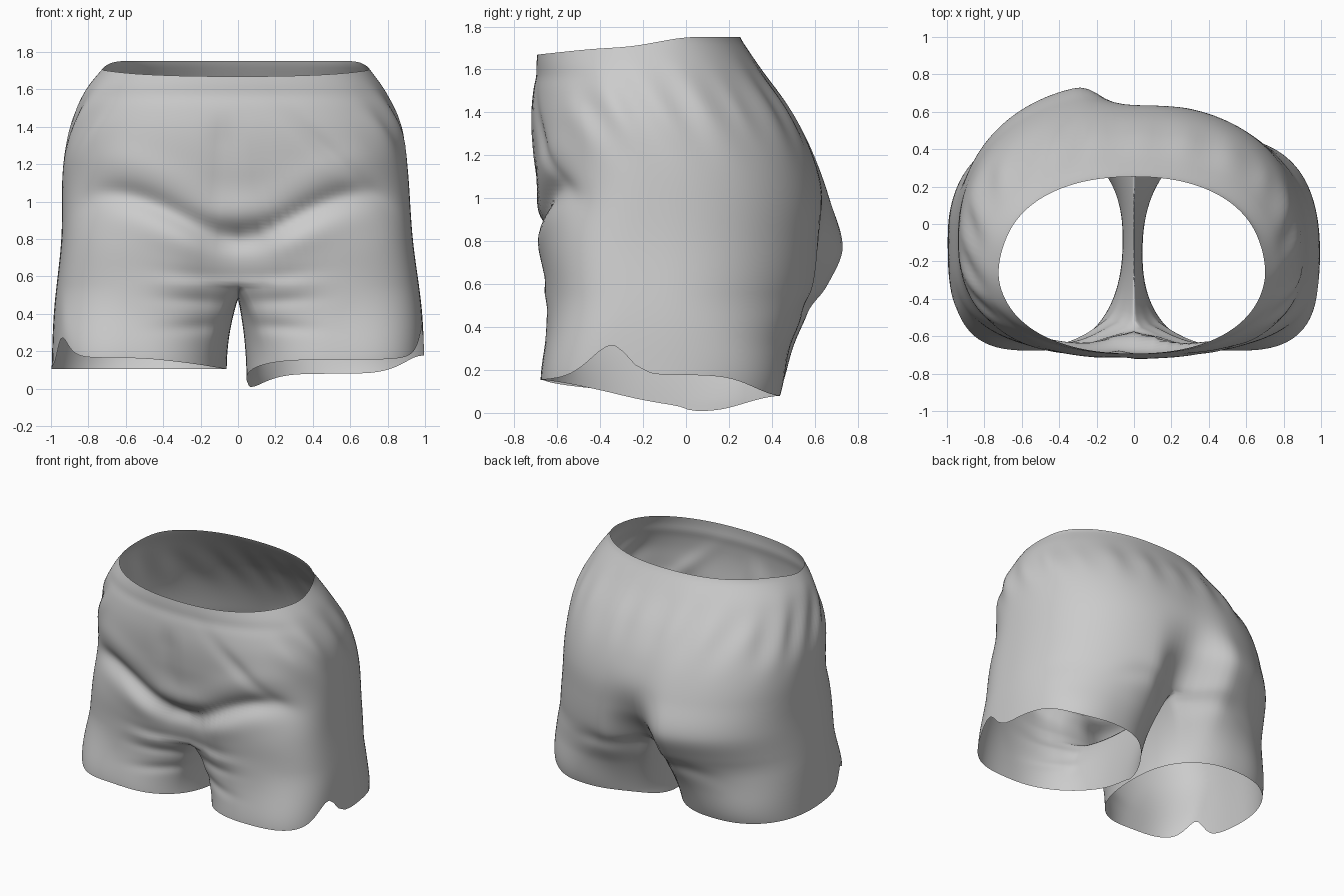
import bpy, bmesh, math
from math import sin, cos, pi, exp

cube = bpy.data.objects.get("Cube")
if cube:
    bpy.data.objects.remove(cube, do_unlink=True)

ARC, SEAM, TORSO_ROWS, LEG_ROWS = 72, 24, 56, 30
CROTCH = 0.56

# Profiles: (height, value) pairs, lowest first
WIDTH = {1: [(0, 1), (.4, .985), (.8, .935), (1.2, .905), (1.4, .87), (1.6, .78), (1.74, .68)],
         -1: [(0, 1), (.4, .985), (.8, .945), (1.2, .935), (1.4, .89), (1.6, .81), (1.74, .70)]}
FRONT = [(.1, -.68), (.4, -.67), (.6, -.67), (.8, -.69), (1, -.68), (1.2, -.71), (1.4, -.72), (1.6, -.70), (1.7, -.69)]
BACK = {1: [(.05, .43), (.3, .51), (.45, .58), (.6, .62), (.8, .64), (1, .64), (1.2, .59), (1.4, .49), (1.6, .35), (1.75, .25)],
        -1: [(.08, .43), (.3, .52), (.45, .60), (.6, .69), (.77, .76), (1, .69), (1.2, .61), (1.4, .50), (1.6, .36), (1.75, .25)]}
BACK_MID = [(.5, .38), (.65, .48), (.8, .58), (1, .635), (1.2, .59), (1.4, .49), (1.6, .35), (1.75, .25)]
RIM = [(-.69, 1.675), (-.45, 1.70), (-.25, 1.715), (0, 1.755), (.25, 1.757)]
HEM_INNER = [(-.68, .15), (-.4, .09), (-.2, .04), (0, .005), (.2, .005), (.43, .07)]
HEM_OUTER = [(-.68, .15), (-.2, .17), (.2, .16), (.43, .08)]


def smooth(v):
    v = min(max(v, 0), 1)
    return v * v * (3 - 2 * v)


def bump(v, width):
    return exp(-(v / width) ** 2)


def curve(points, v):
    """Smooth spline through profile points."""
    if v <= points[0][0]:
        return points[0][1]
    if v >= points[-1][0]:
        return points[-1][1]
    i = next(k for k in range(len(points) - 1) if v <= points[k + 1][0])

    def slope(k):
        a, b = points[max(k - 1, 0)], points[min(k + 1, len(points) - 1)]
        return (b[1] - a[1]) / (b[0] - a[0])
    (x0, y0), (x1, y1) = points[i], points[i + 1]
    h = x1 - x0
    t = (v - x0) / h
    return (y0 * (1 + 2 * t) * (1 - t) ** 2 + y1 * t * t * (3 - 2 * t)
            + h * t * (1 - t) * (slope(i) * (1 - t) - slope(i + 1) * t))


def power(v, n):
    return math.copysign(abs(v) ** (2 / n), v)


def middle_y(side, z):
    """Depth at which a section is widest."""
    return -.21 + (.05 if side > 0 else .13) * smooth((1.7 - z) / .7)


def torso_point(side, t, z):
    """Half section from front middle (t=0) to back middle (t=pi)."""
    low = smooth((1.7 - z) / .5)
    n = 2.2 + (.3 * low + .8 * smooth((1.2 - z) / .6) if cos(t) > 0 else .07 * low)
    x = curve(WIDTH[side], z) * power(max(sin(t), 0), n)
    mid = middle_y(side, z)
    c = power(cos(t), n)
    if c > 0:
        front = curve(FRONT, z) + .11 * bump(x, .18) * smooth((1.0 - z) / .35)
        y = mid - (mid - front) * c
    else:
        blend = smooth(x / .3)
        back = curve(BACK_MID, z) * (1 - blend) + curve(BACK[side], z) * blend
        y = mid - (back - mid) * c
    return x, y


def leg_point(side, angle, z):
    """Closed rounded leg section; angle 0 is the front, pi/2 the outside."""
    inner = .045 if side > 0 else .06
    outer = curve(WIDTH[side], z)
    front, back = curve(FRONT, z), curve(BACK[side], z)
    n = 3.0 if cos(angle) > 0 and sin(angle) > 0 else 2.3
    x = (inner + outer) / 2 + (outer - inner) / 2 * power(sin(angle), n)
    mid = middle_y(side, z)
    c = power(cos(angle), n)
    y = mid - c * ((mid - front) if c > 0 else (back - mid))
    return x, y


def hem_height(side, x, y):
    outside = smooth((x - .55) / .3)
    if side > 0:
        f = smooth((x + .15) / .9) if y < 0 else min(max((x - .05) / .9, 0), 1)
        z = curve(HEM_INNER, y) * (1 - f) + curve(HEM_OUTER, y) * f
        width = .15 if y < -.33 else .07
        return z + .16 * outside * bump(y + .33, width)
    z = .10 + .06 * smooth((-y - .1) / .5) * smooth((x + .1) / .7)
    return z + .13 * outside * bump(y + .47, .09 if y < -.47 else .06)


def drape(side, x, y, z):
    """Folds and creases pressed into the cloth."""
    sx = x * side
    front = smooth((-y - .3) / .25)
    back = smooth((y - .1) / .2)
    # creases running from the crotch to each hip
    line = .77 + .27 * smooth(x / .75 + .12) - .10 * smooth((x - .7) / .3)
    fade = smooth((.95 - x) / .4)
    d = z - line
    depth = .035 + .035 * bump(x, .3)
    dy = front * fade * (depth * bump(d, .06) - .015 * bump(d - .16, .10) - .012 * bump(d + .13, .08))
    # fly fold and waistband edge
    fly = smooth((z - .85) / .15) * smooth((1.5 - z) / .2)
    dy += front * fly * (.03 * bump(sx + .07, .05) - .015 * bump(sx - .01, .035))
    dy += .006 * front * bump(z - 1.57, .035)
    # slanted fold below the waist and thigh wrinkles
    if side > 0:
        dy += .02 * front * bump(z - (1.43 - .9 * (x - .3)), .05) * bump(x - .48, .2)
    for h, tilt in ((.60, .12), (.47, .05), (.33, -.06)):
        dy += .014 * front * bump(z - h - tilt * (x - .2), .035) * bump(x - .2, .18)
    # gathers below the waistband at the back and hips
    gather = bump(z - 1.42, .16)
    dy += back * gather * .010 * sin(26 * sx + 5 * z)
    hip = smooth((x - .6) / .2) * gather
    dx = hip * .012 * sin(30 * y + 17 * z)
    # sagging tuck under the seat
    dy -= back * .015 * bump(z - .42 - .08 * sin(5 * x), .06) * bump(x - .35, .2)
    return x + dx, y + dy


bm = bmesh.new()


def add(side, x, y, z, keep_middle=False):
    px, y = drape(side, x, y, z)
    return bm.verts.new((0 if keep_middle else side * px, y, z))


def stitch(rows, side, closed):
    for a, b in zip(rows, rows[1:]):
        count = len(a)
        for i in range(count if closed else count - 1):
            j = (i + 1) % count
            quad = (a[i], b[i], b[j], a[j])
            bm.faces.new(quad if side > 0 else quad[::-1])


for side in (1, -1):
    # torso half, from the waist down to the crotch
    rows = []
    for r in range(TORSO_ROWS + 1):
        row = []
        for i in range(ARC + 1):
            t = pi * i / ARC
            rim = curve(RIM, torso_point(side, t, 1.74)[1])
            z = rim + (CROTCH - rim) * r / TORSO_ROWS
            x, y = torso_point(side, t, z)
            row.append(add(side, x, y, z, i in (0, ARC)))
        rows.append(row)
    stitch(rows, side, False)

    # crotch seam closes the ring at the top of the leg
    ring = list(rows[-1])
    first, last = ring[0].co.copy(), ring[-1].co.copy()
    for k in range(1, SEAM):
        f = k / SEAM
        y = last.y + (first.y - last.y) * f
        ring.append(bm.verts.new((0, y, CROTCH - .08 * sin(pi * f) ** .7)))

    # leg, easing from the crotch ring to the hem
    leg_rows = [ring]
    spread = math.radians(48)
    for r in range(1, LEG_ROWS + 1):
        s = r / LEG_ROWS
        quick = 1 - (1 - s) ** 2
        row = []
        for i, top in enumerate(ring):
            if i <= ARC:
                t = pi * i / ARC
                a = -spread + (pi + 2 * spread) * i / ARC
                outside = smooth(1.6 * sin(t))
            else:
                a = pi + spread + (pi - 2 * spread) * (i - ARC) / SEAM
                outside = 0
            w = quick * (1 - outside) + smooth(s) * outside
            hem = hem_height(side, *leg_point(side, a, .12))
            z = top.co.z + (hem - top.co.z) * s
            x, y = leg_point(side, a, z)
            tx, ty = torso_point(side, t, z) if i <= ARC else (0, top.co.y)
            row.append(add(side, tx + (x - tx) * w, ty + (y - ty) * w, z))
        leg_rows.append(row)
    stitch(leg_rows, side, True)

# sew the two halves together along the middle
middle = [v for v in bm.verts if abs(v.co.x) < 1e-6]
bmesh.ops.remove_doubles(bm, verts=middle, dist=.002)
bmesh.ops.recalc_face_normals(bm, faces=bm.faces)

mesh = bpy.data.meshes.new("shorts")
bm.to_mesh(mesh)
bm.free()
shorts = bpy.data.objects.new("shorts", mesh)
bpy.context.collection.objects.link(shorts)

cloth = bpy.data.materials.new("light grey cloth")
cloth.use_nodes = True
cloth.diffuse_color = (.6, .6, .6, 1)
cloth.node_tree.nodes["Principled BSDF"].inputs["Base Color"].default_value = (.6, .6, .6, 1)
mesh.materials.append(cloth)

# soften the folds
relax = shorts.modifiers.new("relax", 'SMOOTH')
relax.factor, relax.iterations = .5, 4
bpy.context.view_layer.objects.active = shorts
shorts.select_set(True)
bpy.ops.object.shade_smooth()
